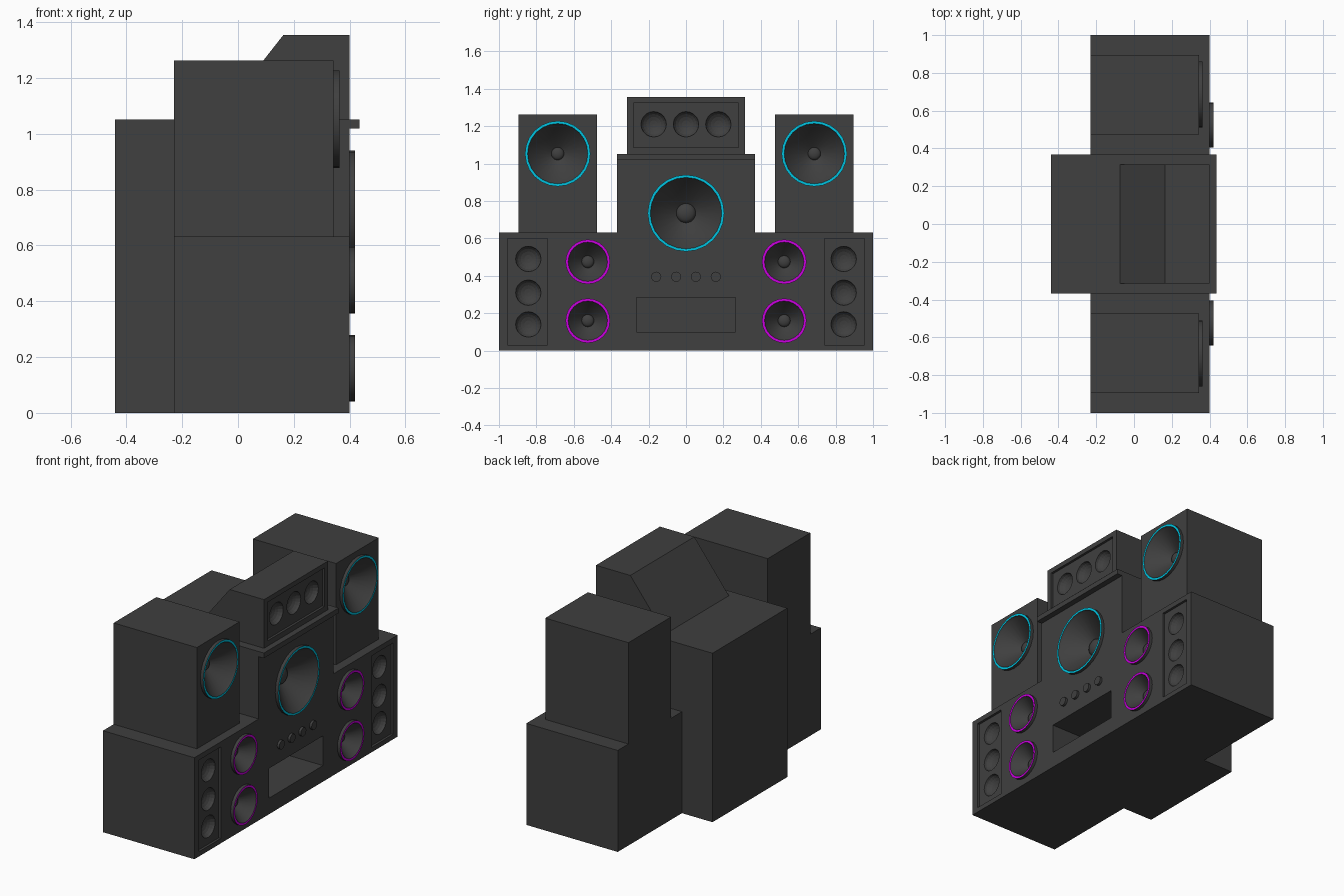
import bpy, bmesh, math
from mathutils import Vector

if "Cube" in bpy.data.objects:
    bpy.data.objects.remove(bpy.data.objects["Cube"])


def material(name, rgb):
    m = bpy.data.materials.new(name)
    m.diffuse_color = (*rgb, 1)
    m.use_nodes = True
    m.node_tree.nodes["Principled BSDF"].inputs["Base Color"].default_value = m.diffuse_color
    return m


BODY = material("charcoal", (0.05, 0.05, 0.05))
CYAN = material("cyan", (0.0, 0.55, 0.75))
MAGENTA = material("magenta", (0.6, 0.0, 0.75))


def finish(bm, name, mats, smooth=False):
    bmesh.ops.recalc_face_normals(bm, faces=bm.faces)
    me = bpy.data.meshes.new(name)
    bm.to_mesh(me)
    bm.free()
    for m in mats:
        me.materials.append(m)
    ob = bpy.data.objects.new(name, me)
    bpy.context.collection.objects.link(ob)
    bpy.ops.object.select_all(action='DESELECT')
    ob.select_set(True)
    bpy.context.view_layer.objects.active = ob
    if smooth:
        bpy.ops.object.shade_smooth_by_angle(angle=math.radians(32))
    return ob


def add_prism(bm, pts, axis, a, b):
    """Extrude a 2D outline along x (outline y,z) or y (outline x,z)."""
    def p(u, v, w):
        return (w, u, v) if axis == 'x' else (u, w, v)
    lo = [bm.verts.new(p(u, v, a)) for u, v in pts]
    hi = [bm.verts.new(p(u, v, b)) for u, v in pts]
    n = len(pts)
    bm.faces.new(lo)
    bm.faces.new(hi[::-1])
    for i in range(n):
        bm.faces.new((lo[i], hi[i], hi[(i + 1) % n], lo[(i + 1) % n]))


def add_box(bm, x0, x1, y0, y1, z0, z1):
    add_prism(bm, [(y0, z0), (y1, z0), (y1, z1), (y0, z1)], 'x', x0, x1)


def add_lathe(bm, profile, centre, n=24, ring=None):
    """Revolve (radius, x offset) points about the x axis; segment 'ring' is coloured."""
    c = Vector(centre)
    rows = []
    for r, dx in profile:
        k = n if r > 0 else 1
        rows.append([bm.verts.new(c + Vector((dx, r * math.cos(2 * math.pi * i / n),
                                              r * math.sin(2 * math.pi * i / n)))) for i in range(k)])
    for s, (p, q) in enumerate(zip(rows, rows[1:])):
        for i in range(n):
            j = (i + 1) % n
            vs = [p[i % len(p)], p[j % len(p)], q[j % len(q)], q[i % len(q)]]
            f = bm.faces.new(list(dict.fromkeys(vs)))
            f.material_index = 1 if s == ring else 0


def cut(ob, fill):
    """Carve the shapes made by fill(bm) out of ob."""
    bm = bmesh.new()
    fill(bm)
    cutter = finish(bm, "cutter", [BODY])
    cutter.hide_render = True
    mod = ob.modifiers.new("cut", 'BOOLEAN')
    mod.operation, mod.solver, mod.object = 'DIFFERENCE', 'EXACT', cutter
    bpy.context.view_layer.objects.active = ob
    bpy.ops.object.modifier_apply(modifier="cut")
    bpy.data.objects.remove(cutter)


def bore(bm, x, y, z, R):
    r, d = R - 0.016, R * 0.5 + 0.03
    add_lathe(bm, [(0, -d), (r, -d), (r, 0.05), (0, 0.05)], (x, y, z))


def dish(bm, x, y, z, r=0.068, d=0.045):
    cap = [(r * math.sin(t), -d * math.cos(t)) for t in [i * math.pi / 10 for i in range(6)]]
    cap[0] = (0, -d)
    add_lathe(bm, cap + [(r, 0.06), (0, 0.06)], (x, y, z), 20)


def woofer(name, x, y, z, R, cap, ring):
    d, r = R * 0.5, R - 0.018
    dome = [(cap * math.cos(a), -d + cap * 0.5 * math.sin(a)) for a in (0, 0.4, 0.8, 1.2)]
    prof = [(0, -d - 0.02), (r, -d - 0.02), (r, 0), (R, 0), (R, 0.02),
            (R - 0.014, 0.02), (R - 0.02, 0.008)] + dome + [(0, -d + cap * 0.5)]
    bm = bmesh.new()
    add_lathe(bm, prof, (x, y, z), 24, ring=4)
    finish(bm, name, [BODY, ring], True)


SMALL = [(s * 0.525, z) for s in (-1, 1) for z in (0.16, 0.475)]
HORNS = [(s * 0.843, z) for s in (-1, 1) for z in (0.14, 0.31, 0.49)]

# main cabinet: wide base with raised middle
bm = bmesh.new()
half = [(1, 0), (1, 0.632), (0.368, 0.632), (0.368, 1.052)]
add_prism(bm, half + [(-y, z) for y, z in half[::-1]], 'x', -0.23, 0.40)
cabinet = finish(bm, "main_cabinet", [BODY])


# recessed panels, slot port and woofer bores
def cabinet_recesses(bm):
    for s in (-1, 1):
        y0, y1 = sorted((s * 0.74, s * 0.955))
        add_box(bm, 0.385, 0.5, y0, y1, 0.03, 0.60)
    add_box(bm, 0.10, 0.5, -0.265, 0.265, 0.10, 0.285)
    bore(bm, 0.40, 0, 0.735, 0.205)
    for y, z in SMALL:
        bore(bm, 0.40, y, z, 0.119)


cut(cabinet, cabinet_recesses)
cut(cabinet, lambda bm: [dish(bm, 0.385, y, z) for y, z in HORNS])

# rear housing
bm = bmesh.new()
add_box(bm, -0.44, -0.23, -0.368, 0.368, 0, 1.052)
finish(bm, "rear_housing", [BODY])

# ledge above the centre woofer
bm = bmesh.new()
add_box(bm, 0.40, 0.436, -0.368, 0.368, 1.02, 1.052)
finish(bm, "front_ledge", [BODY])

# tweeter box with sloped back
bm = bmesh.new()
add_prism(bm, [(-0.075, 1.052), (0.40, 1.052), (0.40, 1.355), (0.163, 1.355)], 'y', -0.315, 0.315)
top = finish(bm, "tweeter_box", [BODY])
cut(top, lambda bm: add_box(bm, 0.385, 0.5, -0.28, 0.28, 1.085, 1.325))
cut(top, lambda bm: [dish(bm, 0.385, y, 1.21) for y in (-0.173, 0, 0.173)])

# side towers with their woofers
for side, s in (("left", -1), ("right", 1)):
    bm = bmesh.new()
    y0, y1 = sorted((s * 0.475, s * 0.895))
    add_box(bm, -0.23, 0.343, y0, y1, 0.632, 1.263)
    tower = finish(bm, side + "_tower", [BODY])
    cut(tower, lambda bm: bore(bm, 0.343, s * 0.686, 1.053, 0.175))
    woofer(side + "_tower_woofer", 0.343, s * 0.686, 1.053, 0.175, 0.034, CYAN)

# cabinet woofers
woofer("centre_woofer", 0.40, 0, 0.735, 0.205, 0.052, CYAN)
for y, z in SMALL:
    woofer("small_woofer", 0.40, y, z, 0.119, 0.033, MAGENTA)

# control knobs
for i in range(4):
    bm = bmesh.new()
    add_lathe(bm, [(0, -0.01), (0.027, -0.01), (0.027, 0.015), (0, 0.015)],
              (0.40, (i - 1.5) * 0.106, 0.395), 16)
    finish(bm, "control_knob", [BODY], True)
